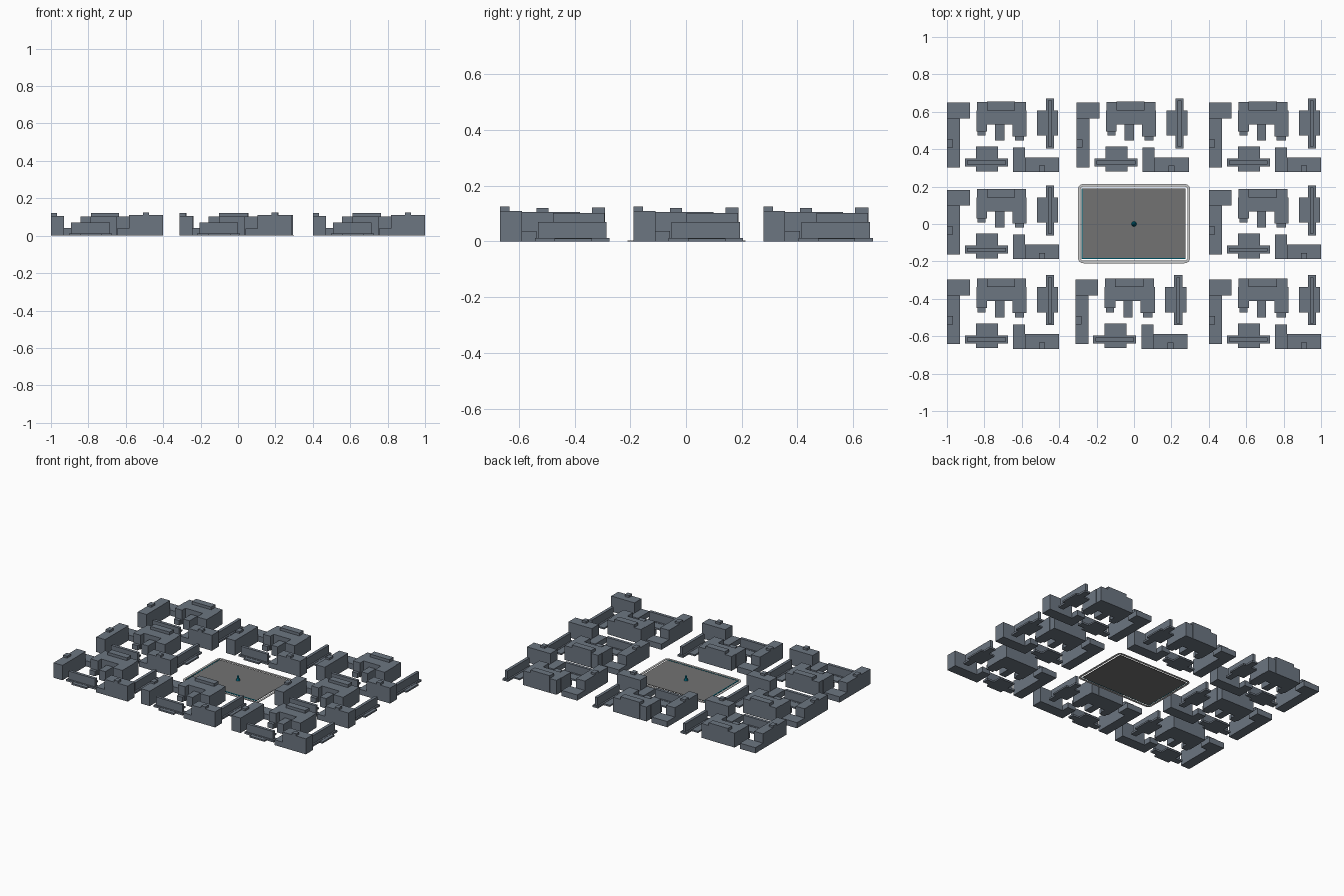
import bpy, bmesh, math
from mathutils import Matrix

if "Cube" in bpy.data.objects:
    bpy.data.objects.remove(bpy.data.objects["Cube"])


def material(name, rgb):
    m = bpy.data.materials.new(name)
    m.diffuse_color = (*rgb, 1)
    m.use_nodes = True
    m.node_tree.nodes["Principled BSDF"].inputs["Base Color"].default_value = m.diffuse_color
    return m


SLATE = material("slate", (0.15, 0.18, 0.22))
GREY = material("paving_grey", (0.17, 0.17, 0.17))
WHITE = material("white", (0.9, 0.9, 0.9))
TEAL = material("teal", (0.0, 0.2, 0.3))


def box_mesh(name, boxes, mat):
    """One mesh from boxes given as (x0, x1, y0, y1, height)."""
    bm = bmesh.new()
    for x0, x1, y0, y1, h in boxes:
        mtx = (Matrix.Translation(((x0 + x1) / 2, (y0 + y1) / 2, h / 2))
               @ Matrix.Diagonal((x1 - x0, y1 - y0, h, 1)))
        bmesh.ops.create_cube(bm, size=1, matrix=mtx)
    me = bpy.data.meshes.new(name)
    bm.to_mesh(me)
    bm.free()
    me.materials.append(mat)
    return me


def place(name, me, x=0, y=0, z=0):
    ob = bpy.data.objects.new(name, me)
    ob.location = (x, y, z)
    bpy.context.collection.objects.link(ob)
    return ob


# Building types of one block, measured from the block's lower left corner
buildings = {
    # long tower slab with low head and rooftop box
    "west_building": [
        (0.0, 0.07, 0.025, 0.286, 0.106),
        (0.0, 0.122, 0.286, 0.371, 0.04),
        (0.0, 0.032, 0.131, 0.174, 0.12)],
    # U-shaped hall with raised roof and stepped wings
    "main_hall": [
        (0.16, 0.422, 0.329, 0.375, 0.102),
        (0.213, 0.364, 0.329, 0.376, 0.122),
        (0.157, 0.425, 0.255, 0.329, 0.102),
        (0.157, 0.214, 0.217, 0.255, 0.102),
        (0.35, 0.425, 0.19, 0.255, 0.102),
        (0.164, 0.207, 0.195, 0.217, 0.035),
        (0.363, 0.412, 0.168, 0.19, 0.035),
        (0.257, 0.307, 0.168, 0.255, 0.07)],
    # narrow wing on stepped plinths
    "east_wing": [
        (0.481, 0.594, 0.195, 0.329, 0.011),
        (0.529, 0.572, 0.126, 0.393, 0.013),
        (0.54, 0.561, 0.136, 0.382, 0.07)],
    "south_wing": [
        (0.155, 0.273, 0.003, 0.136, 0.011),
        (0.096, 0.326, 0.029, 0.072, 0.013),
        (0.107, 0.315, 0.04, 0.061, 0.07)],
    # tall slab with low arm and rooftop box
    "corner_building": [
        (0.353, 0.417, 0.0, 0.131, 0.038),
        (0.417, 0.6, 0.0, 0.078, 0.11),
        (0.492, 0.524, 0.0, 0.034, 0.125)],
}
meshes = {n: box_mesh(n, b, SLATE) for n, b in buildings.items()}

# Eight blocks around the open plaza
block_corners = [(-1, 0.278), (-0.307, 0.278), (0.4, 0.278),
                 (-1, -0.188), (0.4, -0.188),
                 (-1, -0.667), (-0.314, -0.667), (0.4, -0.667)]
for i, (x, y) in enumerate(block_corners, 1):
    for n, me in meshes.items():
        place(f"{n}_{i}", me, x, y)

# Plaza floor and its teal edging
place("plaza_floor", box_mesh("plaza_floor", [(-0.275, 0.275, -0.182, 0.19, 0.004)], GREY))
place("plaza_edging", box_mesh("plaza_edging", [
    (-0.28, -0.275, -0.187, 0.19, 0.005),
    (-0.28, 0.275, -0.187, -0.182, 0.005)], TEAL))


# Rounded white kerb around the plaza
def rounded(hx, hy, r):
    pts = []
    for k, (sx, sy) in enumerate([(1, 1), (-1, 1), (-1, -1), (1, -1)]):
        for j in range(7):
            a = (k + j / 6) * math.pi / 2
            pts.append((sx * (hx - r) + r * math.cos(a), sy * (hy - r) + r * math.sin(a)))
    return pts


bm = bmesh.new()
rings = []
for hx, hy, r, z in [(0.3, 0.212, 0.03, 0), (0.3, 0.212, 0.03, 0.004),
                     (0.286, 0.198, 0.016, 0.004), (0.286, 0.198, 0.016, 0)]:
    rings.append([bm.verts.new((x, y, z)) for x, y in rounded(hx, hy, r)])
count = len(rings[0])
for a, b in zip(rings, rings[1:] + rings[:1]):
    for j in range(count):
        k = (j + 1) % count
        bm.faces.new((a[j], a[k], b[k], b[j]))
bmesh.ops.recalc_face_normals(bm, faces=bm.faces)
me = bpy.data.meshes.new("plaza_kerb")
bm.to_mesh(me)
bm.free()
me.materials.append(WHITE)
place("plaza_kerb", me, 0, 0.002)

# Small marker standing at the centre
bm = bmesh.new()
bmesh.ops.create_cone(bm, cap_ends=True, segments=8, radius1=0.014, radius2=0.004,
                      depth=0.024, matrix=Matrix.Translation((0, 0, 0.016)))
bmesh.ops.create_icosphere(bm, subdivisions=1, radius=0.008,
                           matrix=Matrix.Translation((0, 0, 0.032)))
me = bpy.data.meshes.new("centre_marker")
bm.to_mesh(me)
bm.free()
me.materials.append(TEAL)
place("centre_marker", me)
